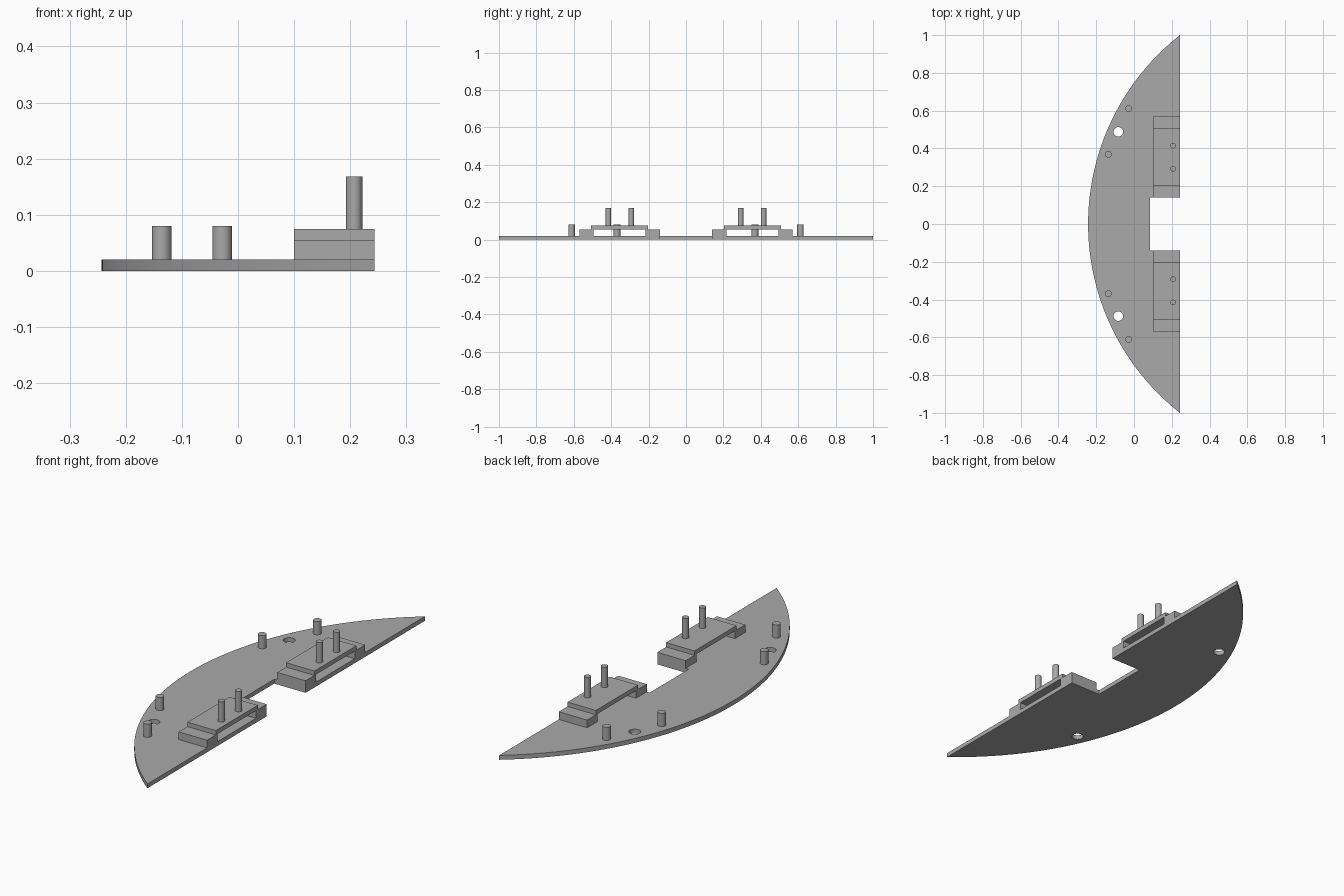
import bpy, bmesh, math

cube = bpy.data.objects.get("Cube")
if cube:
    bpy.data.objects.remove(cube)

grey = bpy.data.materials.new("plain_grey")
grey.use_nodes = True
colour = (0.4, 0.4, 0.4, 1)
grey.diffuse_color = colour
grey.node_tree.nodes["Principled BSDF"].inputs["Base Color"].default_value = colour

EDGE = 0.243      # straight edge of the plate
PLATE = 0.02      # plate thickness
BRIDGE = 0.055    # underside of the bridge
TOP = 0.075       # top of the bridge


def prism(name, outline, axis, start, length):
    """Extrude a closed outline along z or x."""
    bm = bmesh.new()
    place = (lambda a, b: (a, b, start)) if axis == "z" else (lambda a, b: (start, a, b))
    face = bm.faces.new([bm.verts.new(place(a, b)) for a, b in outline])
    new = bmesh.ops.extrude_face_region(bm, geom=[face])["geom"]
    shift = (0, 0, length) if axis == "z" else (length, 0, 0)
    bmesh.ops.translate(bm, vec=shift, verts=[v for v in new if isinstance(v, bmesh.types.BMVert)])
    bmesh.ops.recalc_face_normals(bm, faces=bm.faces)
    mesh = bpy.data.meshes.new(name)
    bm.to_mesh(mesh)
    bm.free()
    mesh.materials.append(grey)
    obj = bpy.data.objects.new(name, mesh)
    bpy.context.collection.objects.link(obj)
    return obj


def smooth(obj):
    bpy.ops.object.select_all(action="DESELECT")
    obj.select_set(True)
    bpy.context.view_layer.objects.active = obj
    bpy.ops.object.shade_smooth_by_angle(angle=math.radians(30))


def cylinder(name, x, y, radius, bottom, top):
    bpy.ops.mesh.primitive_cylinder_add(vertices=32, radius=radius, depth=top - bottom,
                                        location=(x, y, (bottom + top) / 2))
    obj = bpy.context.object
    obj.name = name
    obj.data.materials.append(grey)
    smooth(obj)
    return obj


# Curved base plate with a notch in its straight edge
radius = (1 + (2 * EDGE) ** 2) / (4 * EDGE)
centre = radius - EDGE
half = math.asin(1 / radius)
steps = 80
outline = []
for i in range(steps + 1):
    a = half - 2 * half * i / steps
    outline.append((centre - radius * math.cos(a), radius * math.sin(a)))
outline += [(EDGE, -0.14), (0.085, -0.14), (0.085, 0.14), (EDGE, 0.14)]
plate = prism("base_plate", outline, "z", 0, PLATE)

# Two round holes through the plate
for side in (-1, 1):
    cutter = cylinder("hole_cutter", -0.083, side * 0.488, 0.025, -0.05, 0.1)
    cutter.hide_render = True
    cut = plate.modifiers.new("hole", "BOOLEAN")
    cut.object = cutter
    cut.solver = "EXACT"
    bpy.context.view_layer.objects.active = plate
    bpy.ops.object.modifier_apply(modifier=cut.name)
    bpy.data.objects.remove(cutter)
smooth(plate)

# Stepped bridge brackets, pins and locating pegs on each half
bridge = [(0.14, PLATE), (0.217, PLATE), (0.217, BRIDGE), (0.495, BRIDGE), (0.495, PLATE),
          (0.57, PLATE), (0.57, BRIDGE), (0.507, BRIDGE), (0.507, TOP),
          (0.204, TOP), (0.204, BRIDGE), (0.14, BRIDGE)]
for side, label in ((-1, "front"), (1, "back")):
    prism(label + "_bridge", [(side * y, z) for y, z in bridge], "x", 0.1, EDGE - 0.1)
    for y in (0.292, 0.415):
        cylinder(label + "_bridge_pin", 0.207, side * y, 0.0145, TOP, 0.168)
    for x, y in ((-0.136, 0.369), (-0.028, 0.612)):
        cylinder(label + "_peg", x, side * y, 0.0175, PLATE, 0.08)
